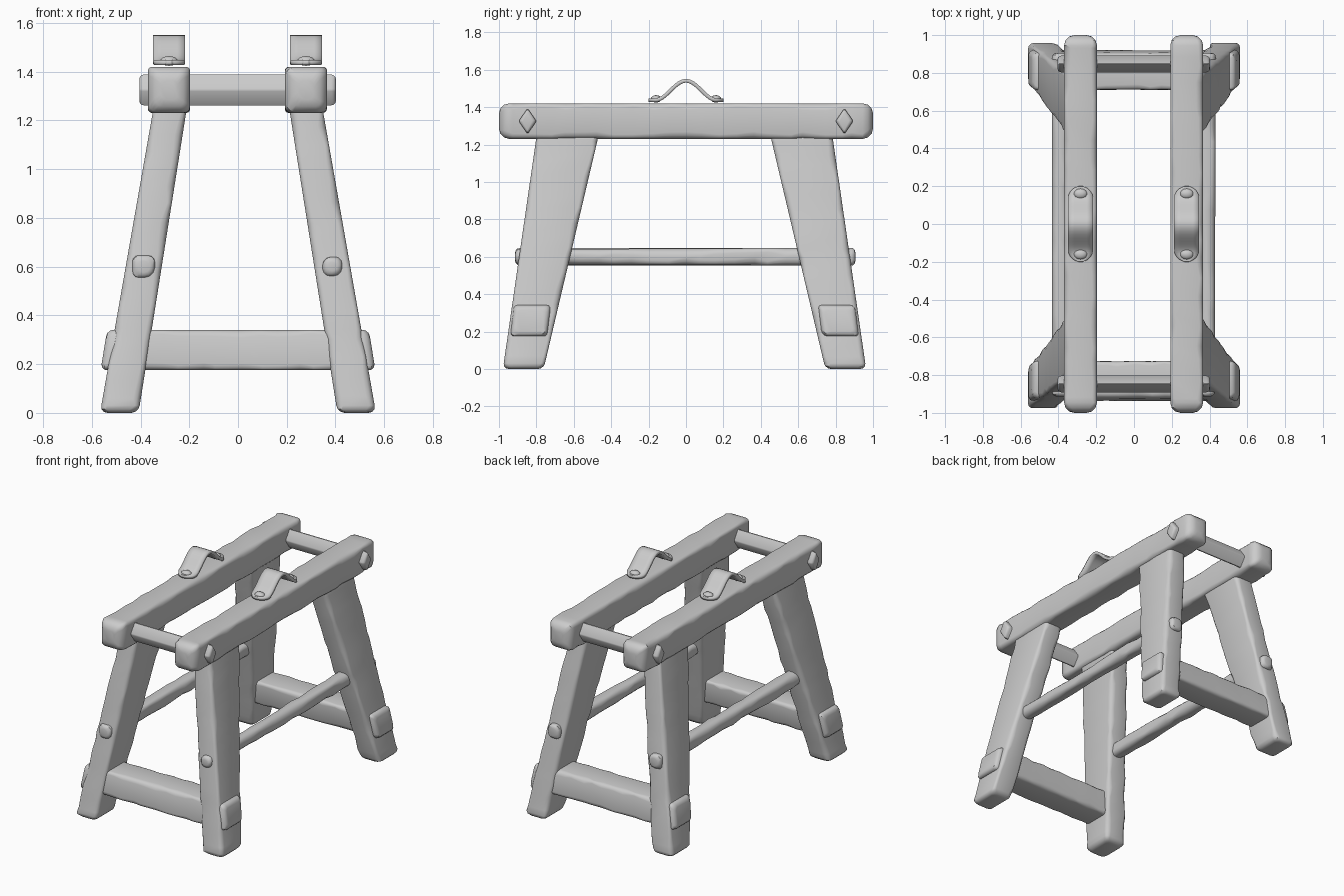
import bpy, bmesh, math, random

if "Cube" in bpy.data.objects:
    bpy.data.objects.remove(bpy.data.objects["Cube"])

random.seed(7)
AXES = {'x': (1, 2, 0), 'y': (0, 2, 1), 'z': (0, 1, 2)}


def finish(name, bm, angle=35):
    bmesh.ops.recalc_face_normals(bm, faces=bm.faces)
    me = bpy.data.meshes.new(name)
    bm.to_mesh(me)
    bm.free()
    ob = bpy.data.objects.new(name, me)
    bpy.context.collection.objects.link(ob)
    bpy.ops.object.select_all(action='DESELECT')
    ob.select_set(True)
    bpy.context.view_layer.objects.active = ob
    bpy.ops.object.shade_smooth_by_angle(angle=math.radians(angle))
    return ob


def rounded_ring(hu, hv, r):
    """Rounded rectangle whose corner radii vary, giving hand-hewn edges."""
    pts = []
    for i, (su, sv) in enumerate([(1, 1), (-1, 1), (-1, -1), (1, -1)]):
        c = min(r * random.uniform(0.65, 1.5), hu * 0.95, hv * 0.95)
        for k in range(4):
            a = math.radians(90 * i + 30 * k)
            pts.append((su * (hu - c) + c * math.cos(a), sv * (hv - c) + c * math.sin(a)))
    return pts


def diamond_ring(hu, hv, r):
    pts = []
    for u, v in [(1, 0), (0, 1), (-1, 0), (0, -1)]:
        for d in (-0.08, 0.08):
            pts.append((hu * (u * 0.96 - v * d), hv * (v * 0.96 + u * d)))
    return pts


def beam(name, axis, start, end, r, end_r, n=14, ring=rounded_ring, warp=None):
    """Loft between two (position, centre u, centre v, half u, half v) sections with rounded ends."""
    length = end[0] - start[0]
    stations = []
    for k in range(4):
        a = math.radians(30 * k)
        stations.append((end_r * (1 - math.sin(a)), end_r * (1 - math.cos(a))))
    # rounded start, hewn middle, rounded end: (distance along, inset)
    near = [(i, o) for o, i in [(s[0], s[1]) for s in stations][::-1]]
    near = [(end_r * (1 - math.cos(math.radians(30 * k))),
             end_r * (1 - math.sin(math.radians(30 * k)))) for k in range(4)]
    mid = [(length * (i + random.uniform(-0.25, 0.25)) / n, 0) for i in range(1, n)]
    mid = [m for m in mid if end_r * 1.1 < m[0] < length - end_r * 1.1]
    far = [(length - d, i) for d, i in reversed(near)]
    bm = bmesh.new()
    rings = []
    for d, inset in near + mid + far:
        t = d / length
        w, cu, cv, hu, hv = [a + (b - a) * t for a, b in zip(start, end)]
        verts = []
        for u, v in ring(max(hu - inset, 0.006), max(hv - inset, 0.006), r):
            co = [0, 0, 0]
            for ax, val in zip(AXES[axis], (cu + u, cv + v, w)):
                co[ax] = val
            verts.append(bm.verts.new(warp(*co) if warp else co))
        rings.append(verts)
    for a, b in zip(rings, rings[1:]):
        m = len(a)
        for i in range(m):
            bm.faces.new((a[i], a[(i + 1) % m], b[(i + 1) % m], b[i]))
    bm.faces.new(rings[0])
    bm.faces.new(rings[-1])
    return finish(name, bm)


def strap(name, x):
    """Arched handle strap with rounded tabs."""
    bm = bmesh.new()
    rows, n, hw = [], 36, 0.066
    for i in range(n + 1):
        y = -0.2 * math.cos(math.pi * i / n)
        e = max(0, abs(y) - (0.2 - hw))
        w = max(math.sqrt(max(hw * hw - e * e, 0)), 0.012)
        z = 1.437 + 0.104 * math.cos(math.pi / 2 * min(abs(y) / 0.165, 1)) ** 2
        rows.append([bm.verts.new((x + w * s, y, z)) for s in (-1, -0.5, 0, 0.5, 1)])
    for a, b in zip(rows, rows[1:]):
        for k in range(4):
            bm.faces.new((a[k], a[k + 1], b[k + 1], b[k]))
    ob = finish(name, bm)
    mod = ob.modifiers.new("thickness", 'SOLIDIFY')
    mod.thickness, mod.offset = 0.02, 0


def rivet(name, x, y):
    bm = bmesh.new()
    bmesh.ops.create_uvsphere(bm, u_segments=14, v_segments=8, radius=1)
    for v in bm.verts:
        v.co = (x + v.co.x * 0.036, y + v.co.y * 0.028, 1.444 + v.co.z * 0.02)
    finish(name, bm)


for sx, side in ((-1, "left"), (1, "right")):
    # top rail, strap and rivets
    x = sx * 0.281 - 0.002
    beam(f"{side}_top_rail", 'y', (-1, x, 1.325, 0.087, 0.095),
         (1, x, 1.325, 0.087, 0.095), 0.026, 0.055, 22)
    strap(f"{side}_strap", x)
    for sy, end in ((-1, "front"), (1, "back")):
        rivet(f"{side}_{end}_rivet", x, sy * 0.16)
        # splayed, tapered leg
        beam(f"{end}_{side}_leg", 'z',
             (0, sx * 0.487, sy * 0.862 - 0.008, 0.079, 0.109),
             (1.30, sx * 0.27, sy * 0.615 - 0.008, 0.068, 0.168), 0.024, 0.03, 18)
    # long side stretcher with tenon ends
    h = 0.046 if sx < 0 else 0.04
    beam(f"{side}_stretcher", 'y', (-0.913, sx * 0.387, 0.6, h, h),
         (0.905, sx * 0.387, 0.6, 0.046, 0.048), 0.03, 0.022, 20)

for sy, end in ((-1, "front"), (1, "back")):
    # low end stretcher, its tenons leaning with the legs
    def lean(x, y, z, sy=sy):
        return (x * (1 - 0.3 * (z - 0.26)), y - sy * 0.12 * (z - 0.26), z)
    beam(f"{end}_low_stretcher", 'x', (-0.55, sy * 0.823 - 0.008, 0.258, 0.098, 0.083),
         (0.55, sy * 0.823 - 0.008, 0.258, 0.098, 0.083), 0.022, 0.026, 14, warp=lean)
    # diamond-section rod joining the rails
    beam(f"{end}_top_rod", 'x', (-0.405, sy * 0.847, 1.325, 0.046, 0.066),
         (0.402, sy * 0.847, 1.325, 0.046, 0.066), 0, 0.02, 4, ring=diamond_ring)
